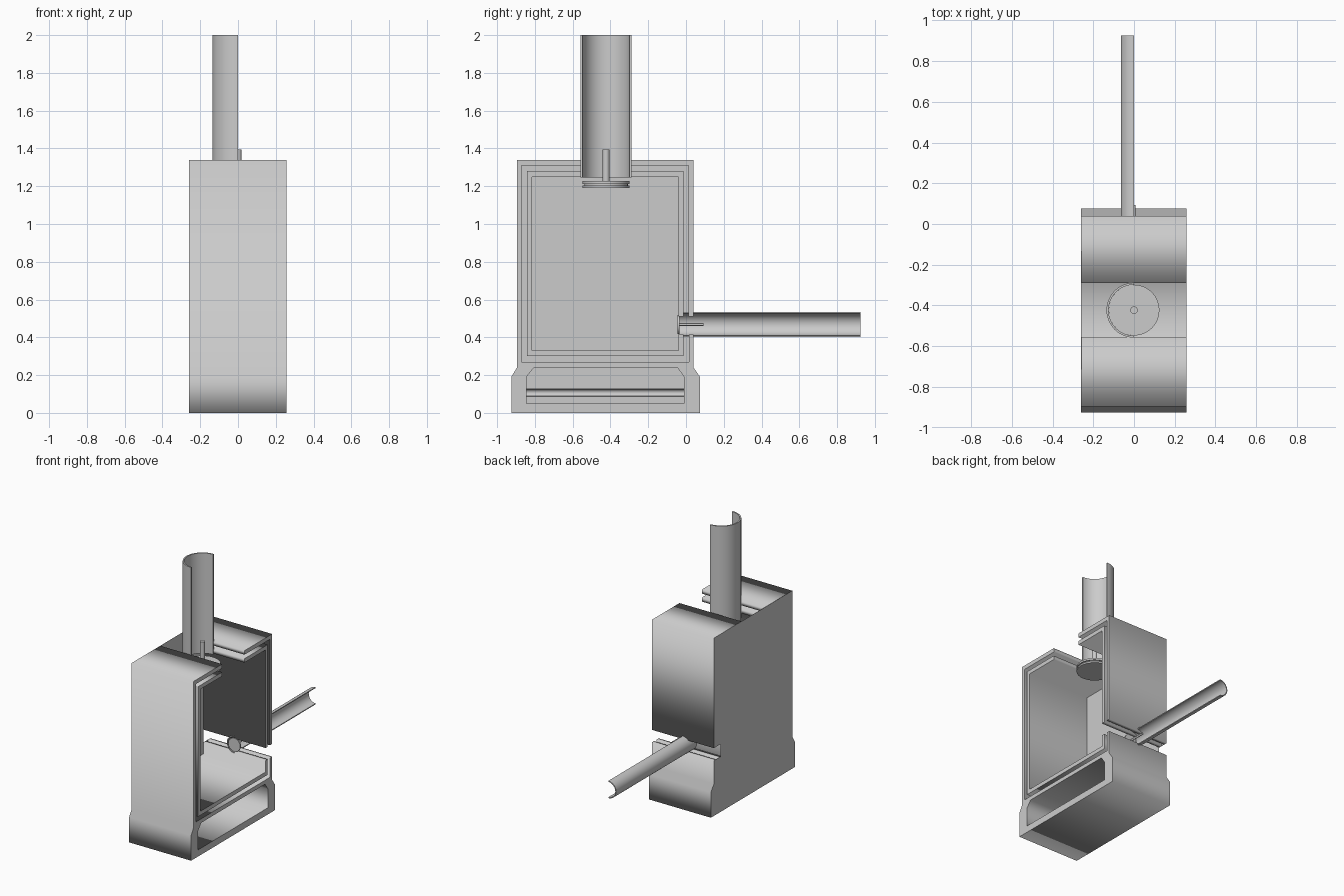
import bpy, bmesh
from math import sin, cos, pi, radians
from mathutils import Matrix, Vector

if "Cube" in bpy.data.objects:
    bpy.data.objects.remove(bpy.data.objects["Cube"])

# Direction each profile (u, v) is swept along: columns are u, v and sweep axes
AXES = {
    'x': ((0, 1, 0), (0, 0, 1), (1, 0, 0)),
    'y': ((1, 0, 0), (0, 0, 1), (0, -1, 0)),
    'z': ((1, 0, 0), (0, 1, 0), (0, 0, 1)),
}


def prism(name, loops, axis, start, end, centre=(0, 0), smooth=False):
    """Sweep closed outlines (inner outlines become holes) from start to end."""
    curve = bpy.data.curves.new(name, 'CURVE')
    curve.dimensions = '2D'
    curve.fill_mode = 'BOTH'
    curve.extrude = abs(end - start) / 2
    for pts in loops:
        s = curve.splines.new('POLY')
        s.points.add(len(pts) - 1)
        for p, (u, v) in zip(s.points, pts):
            p.co = (u, v, 0, 1)
        s.use_cyclic_u = True
    tmp = bpy.data.objects.new(name + "_outline", curve)
    bpy.context.collection.objects.link(tmp)
    bpy.context.view_layer.update()
    dg = bpy.context.evaluated_depsgraph_get()
    mesh = bpy.data.meshes.new_from_object(tmp.evaluated_get(dg))
    bpy.data.objects.remove(tmp)
    bpy.data.curves.remove(curve)
    u, v, w = (Vector(a) for a in AXES[axis])
    m = Matrix((u, v, w)).transposed().to_4x4()
    along = Vector([abs(c) for c in w]) * (start + end) / 2
    m.translation = u * centre[0] + v * centre[1] + along
    bm = bmesh.new()
    bm.from_mesh(mesh)
    bmesh.ops.transform(bm, matrix=m, verts=bm.verts)
    bmesh.ops.remove_doubles(bm, verts=bm.verts, dist=1e-5)
    bmesh.ops.recalc_face_normals(bm, faces=bm.faces)
    bm.to_mesh(mesh)
    bm.free()
    mesh.name = name
    obj = bpy.data.objects.new(name, mesh)
    bpy.context.collection.objects.link(obj)
    if smooth:
        bpy.ops.object.select_all(action='DESELECT')
        obj.select_set(True)
        bpy.context.view_layer.objects.active = obj
        bpy.ops.object.shade_smooth_by_angle(angle=radians(35))
    return obj


def arc(r, a0, a1, n):
    return [(r * cos(a0 + (a1 - a0) * i / n), r * sin(a0 + (a1 - a0) * i / n))
            for i in range(n + 1)]


def half_ring(r_out, r_in, n=24):
    return [arc(r_out, pi / 2, 3 * pi / 2, n) + arc(r_in, 3 * pi / 2, pi / 2, n)]


def circle(r, n=32):
    return [arc(r, 0, 2 * pi, n)[:-1]]


X0, X1 = -0.259, 0.257          # sectioned body width
SLOT_Y = (-0.555, -0.29)        # slot for the flue
SLOT_Z = (0.416, 0.511)         # slot for the air pipe
CY, CZ = -0.423, 0.468          # pipe centres

# Outer casing with plinth and ash cavity
cavity = [(-0.845, 0.05), (-0.01, 0.05), (-0.01, 0.19), (-0.045, 0.24),
          (-0.805, 0.24), (-0.845, 0.19)]
prism("outer_casing_and_base", [[
    (-0.925, 0), (0.075, 0), (0.075, 0.19), (0.04, 0.24), (0.04, SLOT_Z[0]),
    (0.015, SLOT_Z[0]), (0.015, 0.27), (-0.87, 0.27), (-0.87, 1.31),
    (SLOT_Y[0], 1.31), (SLOT_Y[0], 1.34), (-0.895, 1.34), (-0.895, 0.24),
    (-0.925, 0.19)], cavity], 'x', X0, X1)

# Inner lining, lower and front part
prism("inner_lining", [[
    (-0.013, 0.30), (-0.013, SLOT_Z[0]), (-0.04, SLOT_Z[0]), (-0.04, 0.33),
    (-0.815, 0.33), (-0.815, 1.25), (SLOT_Y[0], 1.25), (SLOT_Y[0], 1.28),
    (-0.843, 1.28), (-0.843, 0.30)]], 'x', X0, X1)

# Rear upper corners of casing and lining
for name, y, top in (("outer_casing_rear", 0.04, 1.34),
                     ("inner_lining_rear", -0.013, 1.28)):
    yi, zi = y - 0.026, top - 0.03
    prism(name, [[(y, SLOT_Z[1]), (y, top), (SLOT_Y[1], top), (SLOT_Y[1], zi),
                  (yi, zi), (yi, SLOT_Z[1])]], 'x', X0, X1)

# Thin closed side sheet
sheet = [(-0.925, 0), (0.075, 0), (0.075, 0.19), (0.04, 0.24),
         (0.04, SLOT_Z[0]), (-0.04, SLOT_Z[0]), (-0.04, SLOT_Z[1]),
         (0.04, SLOT_Z[1]), (0.04, 1.34), (-0.895, 1.34), (-0.895, 0.24),
         (-0.925, 0.19)]
prism("side_sheet", [sheet], 'x', -0.26, X0)

# Sectioned pipes
prism("flue_pipe", half_ring(0.135, 0.125), 'z', 1.245, 2.0, (0, CY), True)
prism("air_pipe", half_ring(0.065, 0.058), 'y', -0.04, 0.925, (0, CZ), True)
prism("burner_tube", half_ring(0.023, 0.018, 12), 'y', -0.845, -0.01,
      (0, 0.107), True)

# Flue damper: two plates, a hub and a rod
for name, r, z0, z1 in (("flue_damper_top", 0.125, 1.213, 1.227),
                        ("flue_damper_hub", 0.115, 1.203, 1.213),
                        ("flue_damper_bottom", 0.125, 1.191, 1.203),
                        ("flue_damper_rod", 0.018, 1.227, 1.395)):
    prism(name, circle(r), 'z', z0, z1, (0, CY), True)

# Air damper: plate and rod
prism("air_damper_plate", circle(0.05), 'y', -0.045, -0.035, (0, CZ), True)
prism("air_damper_rod", circle(0.007, 16), 'y', -0.035, 0.093, (0, CZ), True)
